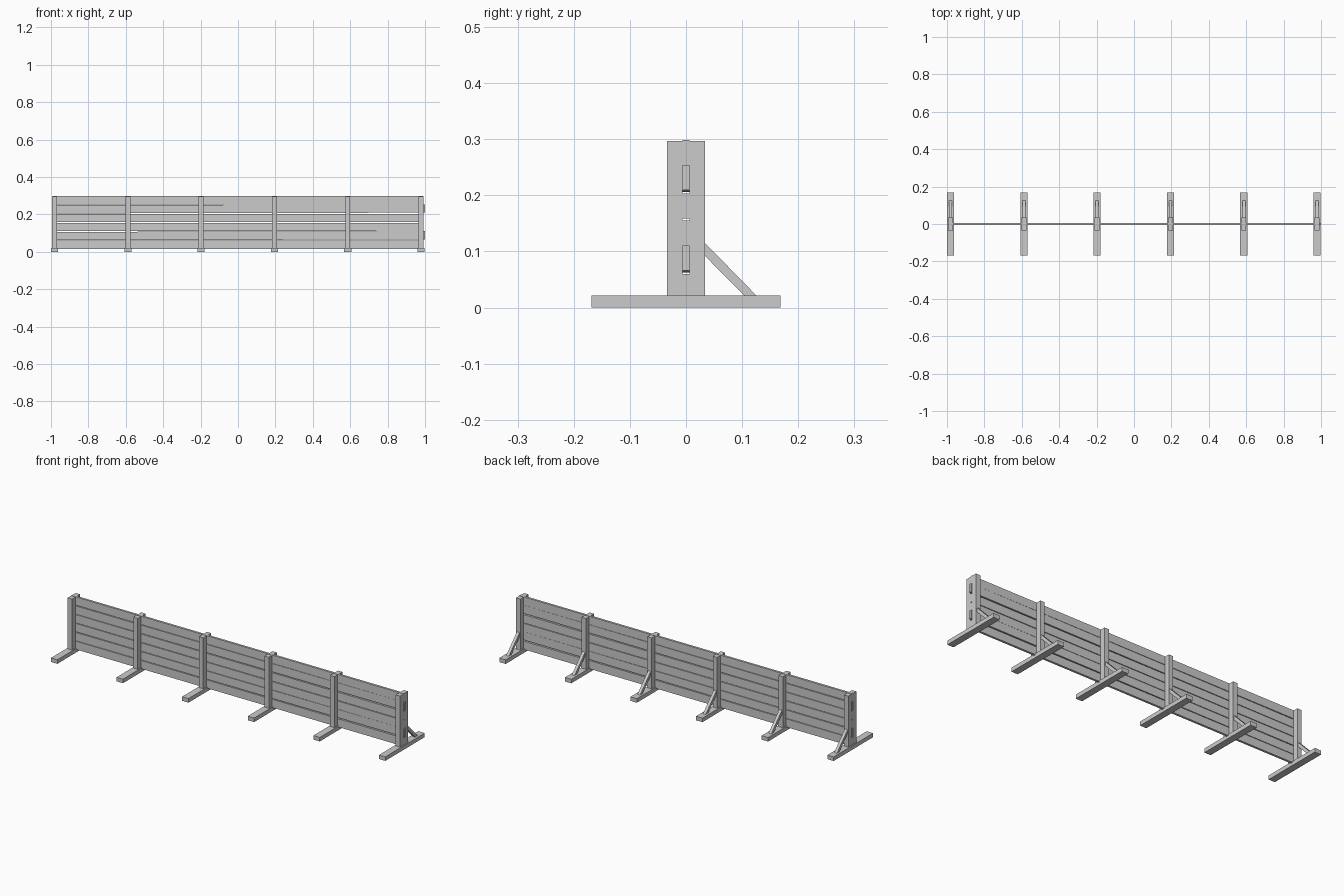
import bpy
import math

cube = bpy.data.objects.get("Cube")
if cube:
    bpy.data.objects.remove(cube, do_unlink=True)

wood = bpy.data.materials.new("grey_wood")
wood.use_nodes = True
GREY = (0.6, 0.6, 0.6, 1.0)
wood.diffuse_color = GREY
wood.node_tree.nodes["Principled BSDF"].inputs["Base Color"].default_value = GREY


def add_mesh(name, verts, faces):
    mesh = bpy.data.meshes.new(name)
    mesh.from_pydata(verts, [], faces)
    mesh.materials.append(wood)
    obj = bpy.data.objects.new(name, mesh)
    bpy.context.collection.objects.link(obj)
    return obj


def beam(name, profile, x, width):
    """Extrude a counter-clockwise (y, z) profile along x, centred on x."""
    n = len(profile)
    verts = [(side * width / 2, y, z) for side in (-1, 1) for y, z in profile]
    faces = [tuple(reversed(range(n))), tuple(range(n, 2 * n))]
    faces += [(i, (i + 1) % n, (i + 1) % n + n, i + n) for i in range(n)]
    obj = add_mesh(name, verts, faces)
    obj.location.x = x
    return obj


def rect(y0, y1, z0, z1):
    return [(y0, z0), (y1, z0), (y1, z1), (y0, z1)]


FOOT_TOP, POST_TOP = 0.022, 0.297
POST_IN, POST_OUT = 0.006, 0.034

# Six supports: foot, paired posts and a rear diagonal brace
for i in range(6):
    x = -0.981 + 0.392 * i
    beam(f"foot_{i + 1}", rect(-0.168, 0.168, 0, FOOT_TOP), x, 0.038)
    beam(f"front_post_{i + 1}", rect(-POST_OUT, -POST_IN, FOOT_TOP, POST_TOP), x, 0.026)
    beam(f"back_post_{i + 1}", rect(POST_IN, POST_OUT, FOOT_TOP, POST_TOP), x, 0.026)
    brace = [(POST_OUT, 0.092), (0.103, FOOT_TOP), (0.125, FOOT_TOP), (POST_OUT, 0.115)]
    beam(f"brace_{i + 1}", brace, x, 0.016)

# Horizontal planks held between the posts; two of them sit slightly askew
for i in range(6):
    askew = i in (1, 4)
    half = 0.0222
    centre = 0.0375 + 0.0478 * i
    plank = beam(f"plank_{i + 1}", rect(-POST_IN, POST_IN, -half, half),
                 0.005 if askew else 0.0, 1.99 if askew else 1.985)
    plank.location.z = centre
    if askew:
        plank.location.z += 0.0012
        plank.rotation_euler.y = -math.radians(0.12)
